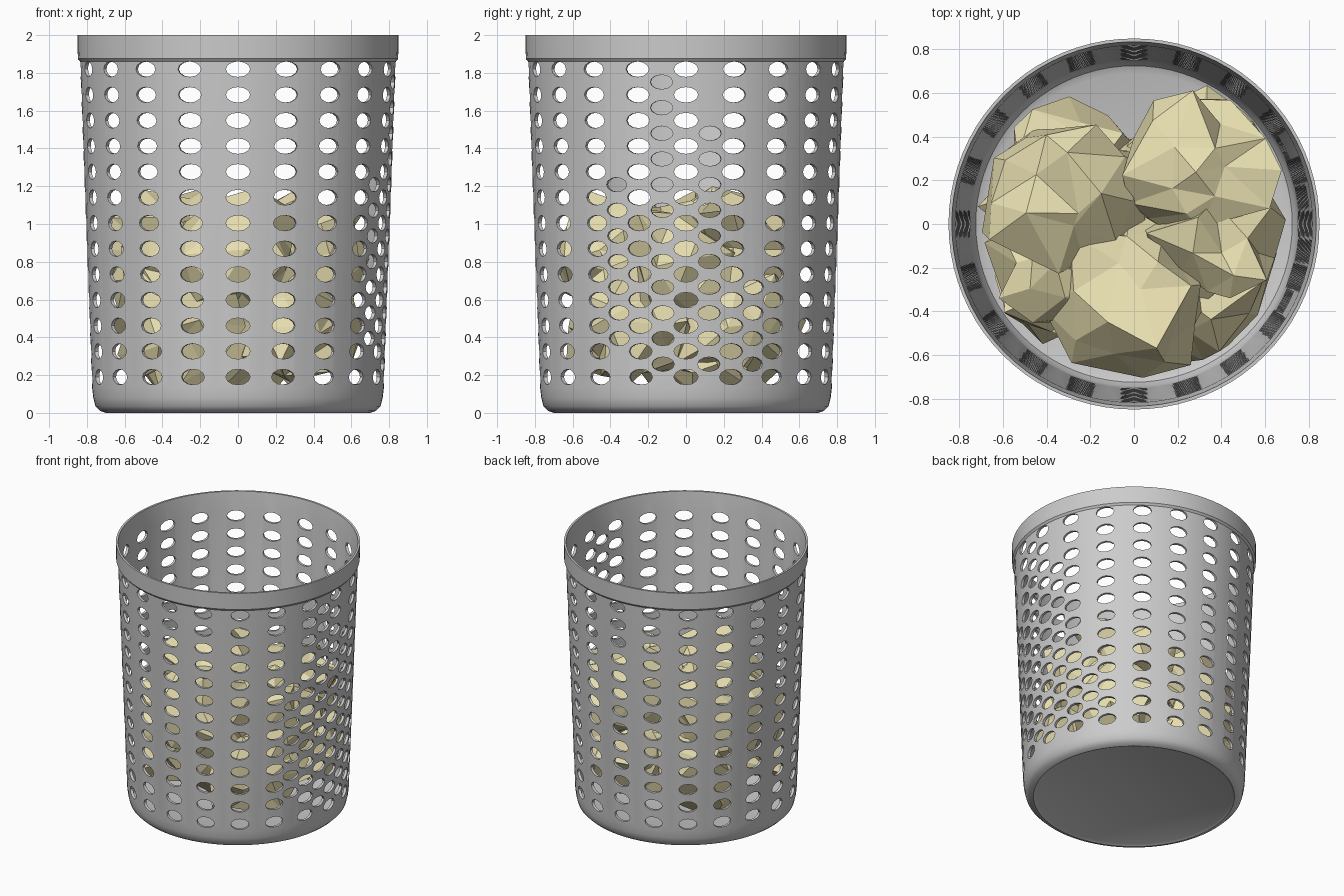
import bpy, bmesh, math, random
from mathutils import Vector, noise

if "Cube" in bpy.data.objects:
    bpy.data.objects.remove(bpy.data.objects["Cube"])

random.seed(4)
SEGS = 80


def add_object(name, bm):
    mesh = bpy.data.meshes.new(name)
    bmesh.ops.recalc_face_normals(bm, faces=bm.faces)
    bm.to_mesh(mesh)
    bm.free()
    obj = bpy.data.objects.new(name, mesh)
    bpy.context.collection.objects.link(obj)
    return obj


def lathe(name, profile):
    """Revolve a closed (radius, z) profile that starts and ends on the axis."""
    bm = bmesh.new()
    rings = []
    for r, z in profile:
        if r == 0:
            rings.append([bm.verts.new((0, 0, z))] * SEGS)
        else:
            rings.append([bm.verts.new((r * math.cos(2 * math.pi * i / SEGS),
                                        r * math.sin(2 * math.pi * i / SEGS), z))
                          for i in range(SEGS)])
    for a, b in zip(rings, rings[1:]):
        for i in range(SEGS):
            j = (i + 1) % SEGS
            bm.faces.new(dict.fromkeys((a[i], a[j], b[j], b[i])))
    return add_object(name, bm)


def add_hole(bm, angle, z, half_w=0.064, half_h=0.041, sides=12):
    """Radial oval prism that cuts one hole through the wall."""
    out = Vector((math.cos(angle), math.sin(angle), 0))
    side = Vector((-out.y, out.x, 0))
    loops = []
    for r in (0.68, 0.95):
        loops.append([bm.verts.new(out * r
                      + side * half_w * math.cos(2 * math.pi * k / sides)
                      + Vector((0, 0, z + half_h * math.sin(2 * math.pi * k / sides))))
                      for k in range(sides)])
    bm.faces.new(loops[0])
    bm.faces.new(loops[1][::-1])
    for k in range(sides):
        j = (k + 1) % sides
        bm.faces.new((loops[0][k], loops[1][k], loops[1][j], loops[0][j]))


# Basket shell: tapered thin wall, rounded foot, plain rim band
basket = lathe("basket", [
    (0, 0.01), (0.68, 0.01), (0.70, 0.0), (0.73, 0.01), (0.755, 0.035), (0.766, 0.08),
    (0.772, 0.13), (0.836, 1.86), (0.848, 1.875), (0.85, 2.0),
    (0.835, 2.0), (0.818, 1.86), (0.752, 0.13), (0.744, 0.09), (0.725, 0.055),
    (0.69, 0.04), (0, 0.04)])

# Holes: 20 columns by 13 rows, with staggered extras on the right side
ROW0, PITCH, STEP = 0.19, 0.1358, math.radians(18)
bm = bmesh.new()
for col in range(20):
    for row in range(13):
        add_hole(bm, col * STEP, ROW0 + row * PITCH)
for half_col, first, last in ((-1.5, 1, 8), (-0.5, 0, 12), (0.5, 0, 10), (1.5, 0, 4)):
    for row in range(first, last):
        add_hole(bm, half_col * STEP, ROW0 + (row + 0.5) * PITCH, 0.06, 0.038)
cutter = add_object("hole_cutter", bm)

mod = basket.modifiers.new("holes", 'BOOLEAN')
mod.object = cutter
mod.operation = 'DIFFERENCE'
mod.solver = 'EXACT'
bpy.context.view_layer.objects.active = basket
basket.select_set(True)
bpy.ops.object.modifier_apply(modifier=mod.name)
bpy.ops.object.shade_smooth_by_angle(angle=math.radians(35))
bpy.data.objects.remove(cutter, do_unlink=True)

# Crumpled paper: faceted, randomly dented balls kept inside the wall
paper = bpy.data.materials.new("paper")
paper.diffuse_color = (0.8, 0.73, 0.43, 1)
paper.use_nodes = True
paper.node_tree.nodes["Principled BSDF"].inputs["Base Color"].default_value = paper.diffuse_color


def paper_ball(index, centre, radius):
    bm = bmesh.new()
    bmesh.ops.create_icosphere(bm, subdivisions=2, radius=1)
    centre = Vector(centre)
    for v in bm.verts:
        jitter = Vector([random.uniform(-0.2, 0.2) for _ in range(3)])
        p = centre + (v.co * random.uniform(0.72, 1.15) + jitter) * radius
        p.z = min(max(p.z, 0.06), 1.2)
        flat = math.hypot(p.x, p.y)
        limit = 0.62 + 0.1 * min(1, p.z / 0.5)
        if flat > limit:
            p.x *= limit / flat
            p.y *= limit / flat
        v.co = p
    obj = add_object(f"paper_ball_{index}", bm)
    obj.data.materials.append(paper)


BALLS = [
    ((0.0, 0.0, 0.42), 0.36),
    ((0.33, 0.28, 0.48), 0.33), ((-0.33, 0.25, 0.46), 0.33),
    ((-0.33, -0.3, 0.50), 0.33), ((0.33, -0.3, 0.47), 0.33),
    ((0.3, 0.28, 0.87), 0.36), ((-0.32, 0.12, 0.85), 0.38),
    ((0.0, -0.32, 0.82), 0.36), ((0.36, -0.1, 0.82), 0.32),
    ((-0.36, -0.22, 0.72), 0.3),
]
for i, (c, r) in enumerate(BALLS):
    paper_ball(i + 1, c, r)
